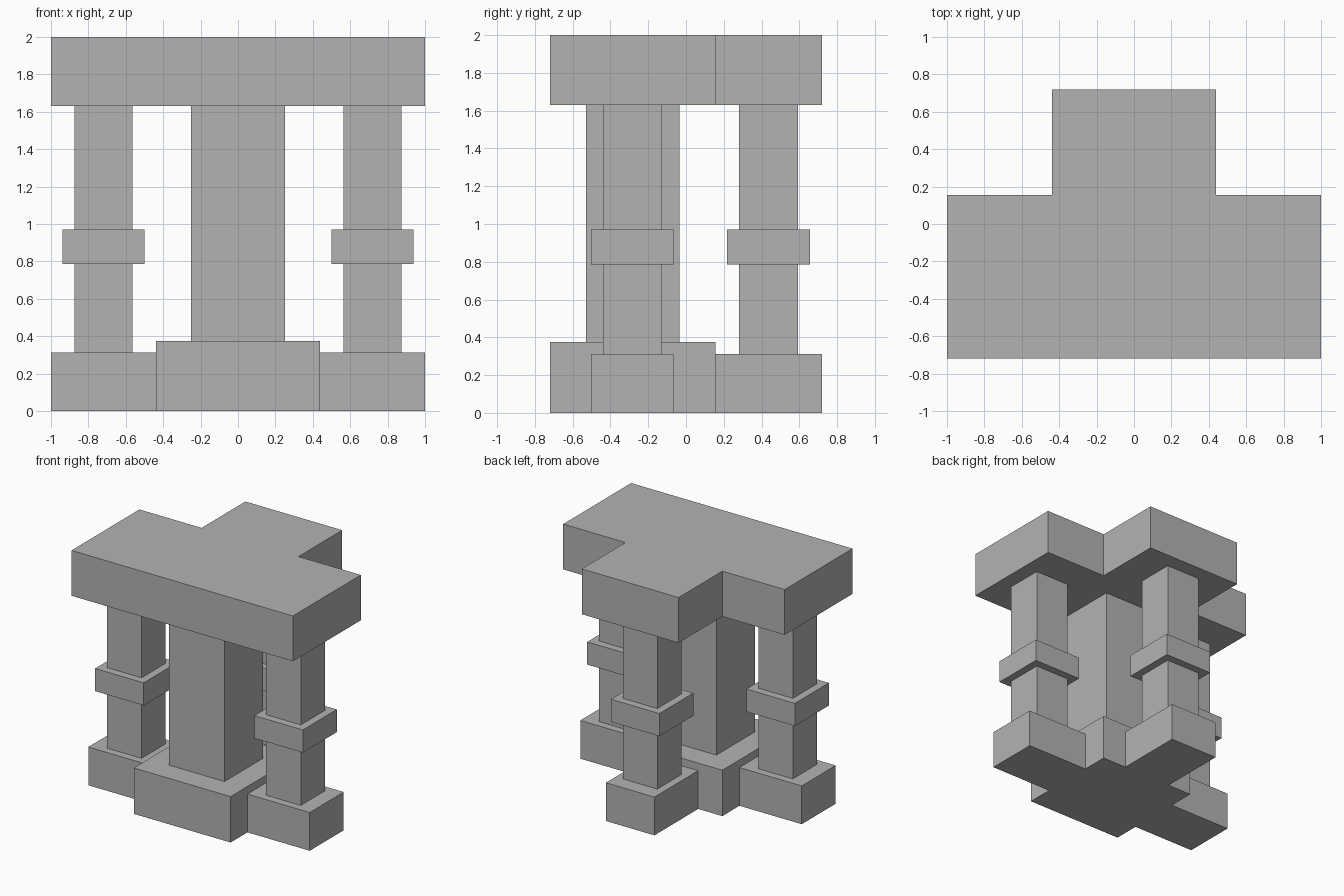
import bpy, bmesh

if "Cube" in bpy.data.objects:
    bpy.data.objects.remove(bpy.data.objects["Cube"])

stone = bpy.data.materials.new("grey_stone")
stone.diffuse_color = (0.45, 0.45, 0.45, 1)
stone.use_nodes = True
stone.node_tree.nodes["Principled BSDF"].inputs["Base Color"].default_value = stone.diffuse_color


def prism(name, outline, z0, z1):
    """Extrude a flat outline from z0 up to z1."""
    bm = bmesh.new()
    face = bm.faces.new([bm.verts.new((x, y, z0)) for x, y in outline])
    top = bmesh.ops.extrude_face_region(bm, geom=[face])["geom"]
    verts = [v for v in top if isinstance(v, bmesh.types.BMVert)]
    bmesh.ops.translate(bm, verts=verts, vec=(0, 0, z1 - z0))
    bmesh.ops.recalc_face_normals(bm, faces=bm.faces)
    mesh = bpy.data.meshes.new(name)
    bm.to_mesh(mesh)
    bm.free()
    mesh.materials.append(stone)
    obj = bpy.data.objects.new(name, mesh)
    bpy.context.collection.objects.link(obj)
    return obj


def block(name, x0, x1, y0, y1, z0, z1):
    return prism(name, [(x0, y0), (x1, y0), (x1, y1), (x0, y1)], z0, z1)


BASE, PLINTH, SLAB, TOP = 0.3125, 0.375, 1.63, 2.0
BACK, STEP, HALF = 0.72, 0.156, 0.4375

# T-shaped roof slab
prism("roof_slab", [(-1, -BACK), (1, -BACK), (1, STEP), (HALF, STEP),
                    (HALF, BACK), (-HALF, BACK), (-HALF, STEP), (-1, STEP)], SLAB, TOP)

# Central plinth and thick pillar
block("centre_plinth", -HALF, HALF, -BACK, STEP, 0, PLINTH)
block("centre_pillar", -0.25, 0.25, -0.53, -0.035, PLINTH, SLAB)

# Slim banded pillars: (name, centre x, centre y, base extents)
pillars = [
    ("left", -0.719, -0.284, (-1, -HALF, -0.503, -0.065)),
    ("right", 0.719, -0.284, (HALF, 1, -0.503, -0.065)),
    ("back", 0, 0.437, (-0.219, 0.219, STEP, BACK)),
]
for side, cx, cy, base in pillars:
    block(side + "_base", *base, 0, BASE)
    # The shaft is split around the band so no faces are buried
    for part, r, z0, z1 in (("lower_shaft", 0.156, BASE, 0.785),
                            ("band", 0.219, 0.785, 0.97),
                            ("upper_shaft", 0.156, 0.97, SLAB)):
        block(f"{side}_{part}", cx - r, cx + r, cy - r, cy + r, z0, z1)
